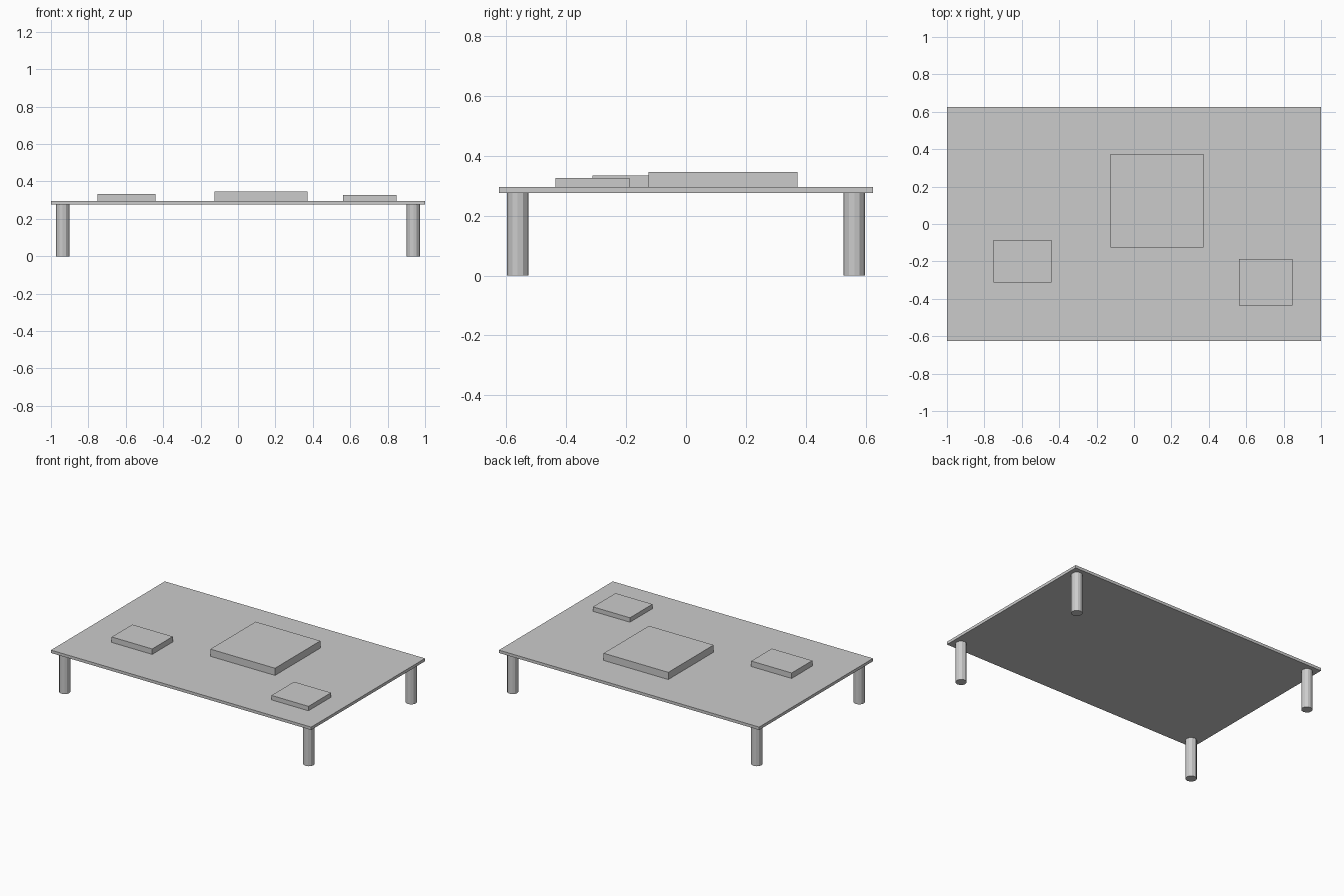
import bpy

if "Cube" in bpy.data.objects:
    bpy.data.objects.remove(bpy.data.objects["Cube"], do_unlink=True)

# Single plain grey
grey = bpy.data.materials.new("plain grey")
grey.use_nodes = True
colour = (0.6, 0.6, 0.6, 1)
grey.diffuse_color = colour
grey.node_tree.nodes["Principled BSDF"].inputs["Base Color"].default_value = colour


def finish(name):
    obj = bpy.context.object
    obj.name = name
    obj.data.materials.append(grey)
    return obj


def box(name, x, y, z):
    """Box spanning the given (low, high) ranges."""
    spans = (x, y, z)
    bpy.ops.mesh.primitive_cube_add(size=1, location=[(a + b) / 2 for a, b in spans])
    obj = finish(name)
    obj.scale = [b - a for a, b in spans]
    bpy.ops.object.transform_apply(location=False, rotation=False, scale=True)
    return obj


UNDER, TOP = 0.276, 0.296

# Thin board
box("board", (-1, 1), (-0.625, 0.625), (UNDER, TOP))

# Low blocks resting on the board
box("large_block", (-0.125, 0.372), (-0.125, 0.373), (TOP, 0.346))
box("left_block", (0.5625, 0.847), (-0.436, -0.188), (TOP, 0.327))
box("right_block", (-0.752, -0.441), (-0.312, -0.086), (TOP, 0.334))

# Faceted legs at the corners
for side, sx in (("left", 1), ("right", -1)):
    for end, sy in (("front", -1), ("back", 1)):
        bpy.ops.mesh.primitive_cylinder_add(
            vertices=12, radius=0.036, depth=UNDER,
            location=(sx * 0.9375, sy * 0.5625, UNDER / 2))
        finish(f"{end}_{side}_leg")
